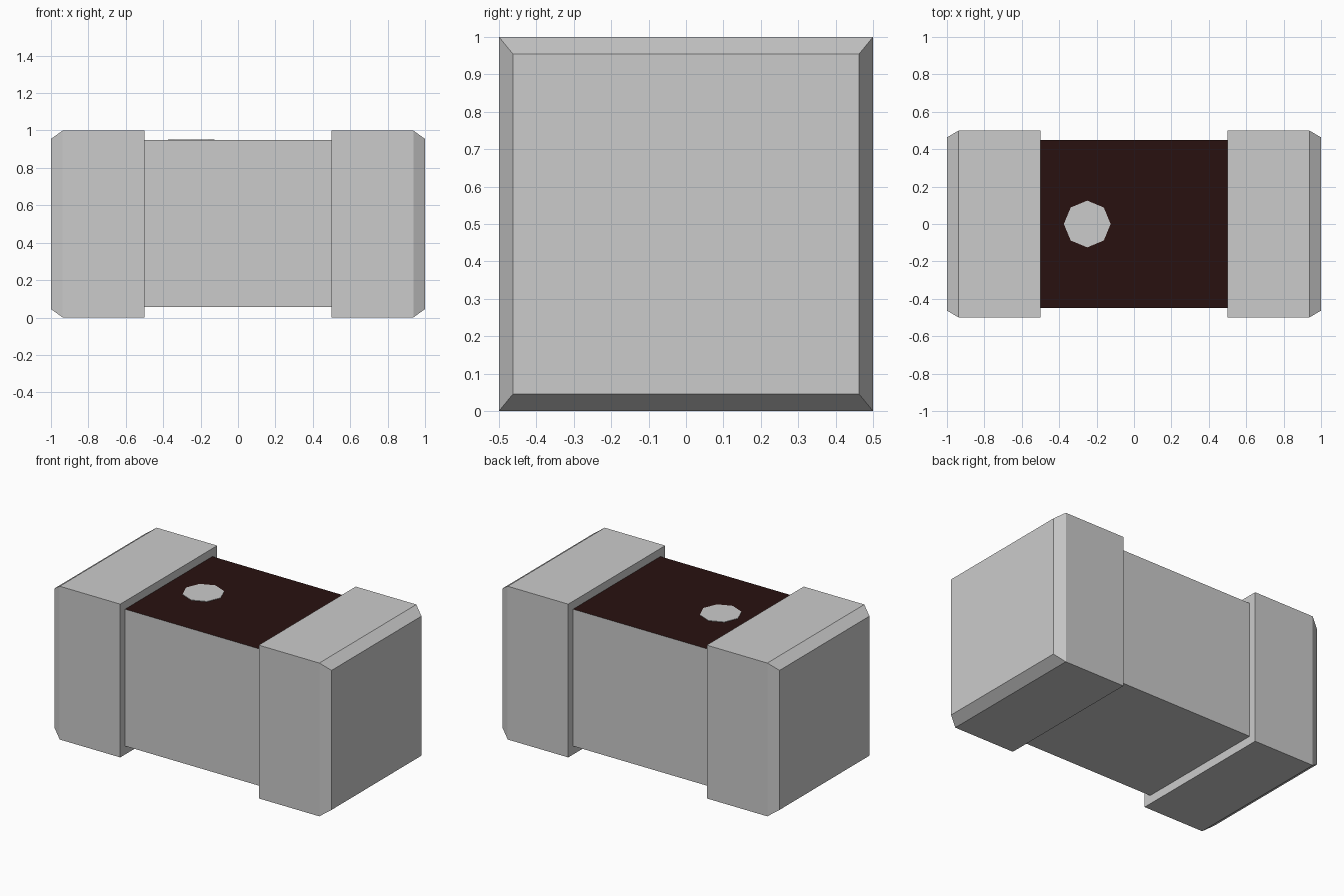
import bpy, bmesh, math
from mathutils import Matrix, Vector

if "Cube" in bpy.data.objects:
    bpy.data.objects.remove(bpy.data.objects["Cube"], do_unlink=True)


def material(name, rgb):
    mat = bpy.data.materials.new(name)
    mat.use_nodes = True
    color = (*rgb, 1.0)
    mat.diffuse_color = color
    mat.node_tree.nodes["Principled BSDF"].inputs["Base Color"].default_value = color
    return mat


metal = material("light grey", (0.60, 0.60, 0.60))
coating = material("dark brown", (0.022, 0.0056, 0.005))


def finish(name, bm, *mats):
    bmesh.ops.recalc_face_normals(bm, faces=bm.faces)
    mesh = bpy.data.meshes.new(name)
    bm.to_mesh(mesh)
    bm.free()
    for mat in mats:
        mesh.materials.append(mat)
    obj = bpy.data.objects.new(name, mesh)
    bpy.context.collection.objects.link(obj)
    return obj


def box(lo, hi):
    lo, hi = Vector(lo), Vector(hi)
    bm = bmesh.new()
    bmesh.ops.create_cube(bm, size=1, matrix=Matrix.Translation((lo + hi) / 2)
                          @ Matrix.Diagonal((*(hi - lo), 1)))
    bm.normal_update()
    return bm


# Body: grey block with a dark upper face, tucked slightly into the caps
TOP = 0.948
bm = box((-0.52, -0.45, 0.055), (0.52, 0.45, TOP))
for f in bm.faces:
    f.material_index = 1 if f.normal.z > 0.5 else 0
finish("body", bm, metal, coating)

# End caps: boxes whose outer face is extruded and tapered into a chamfer
for side, name in ((-1, "right_end_cap"), (1, "left_end_cap")):
    xs = sorted((side * 0.5, side * 0.937))
    bm = box((xs[0], -0.5, 0), (xs[1], 0.5, 1))
    outer = next(f for f in bm.faces if f.normal.x * side > 0.5)
    tip = bmesh.ops.extrude_discrete_faces(bm, faces=[outer])["faces"][0]
    for v in tip.verts:
        v.co = (side, v.co.y * 0.926, 0.5 + (v.co.z - 0.5) * 0.91)
    finish(name, bm, metal)

# Octagonal marker on the dark face
bm = bmesh.new()
bmesh.ops.create_cone(bm, cap_ends=True, segments=8, radius1=0.125, radius2=0.125,
                      depth=0.004, matrix=Matrix.Translation((-0.25, 0, TOP + 0.001)))
# Put corners on the long axis
for v in bm.verts:
    a = round(math.atan2(v.co.y, v.co.x + 0.25) / (math.pi / 4), 3)
if abs(a - round(a)) > 0.1:
    bmesh.ops.rotate(bm, verts=bm.verts, cent=(-0.25, 0, 0),
                     matrix=Matrix.Rotation(math.pi / 8, 3, 'Z'))
finish("polarity_dot", bm, metal)
